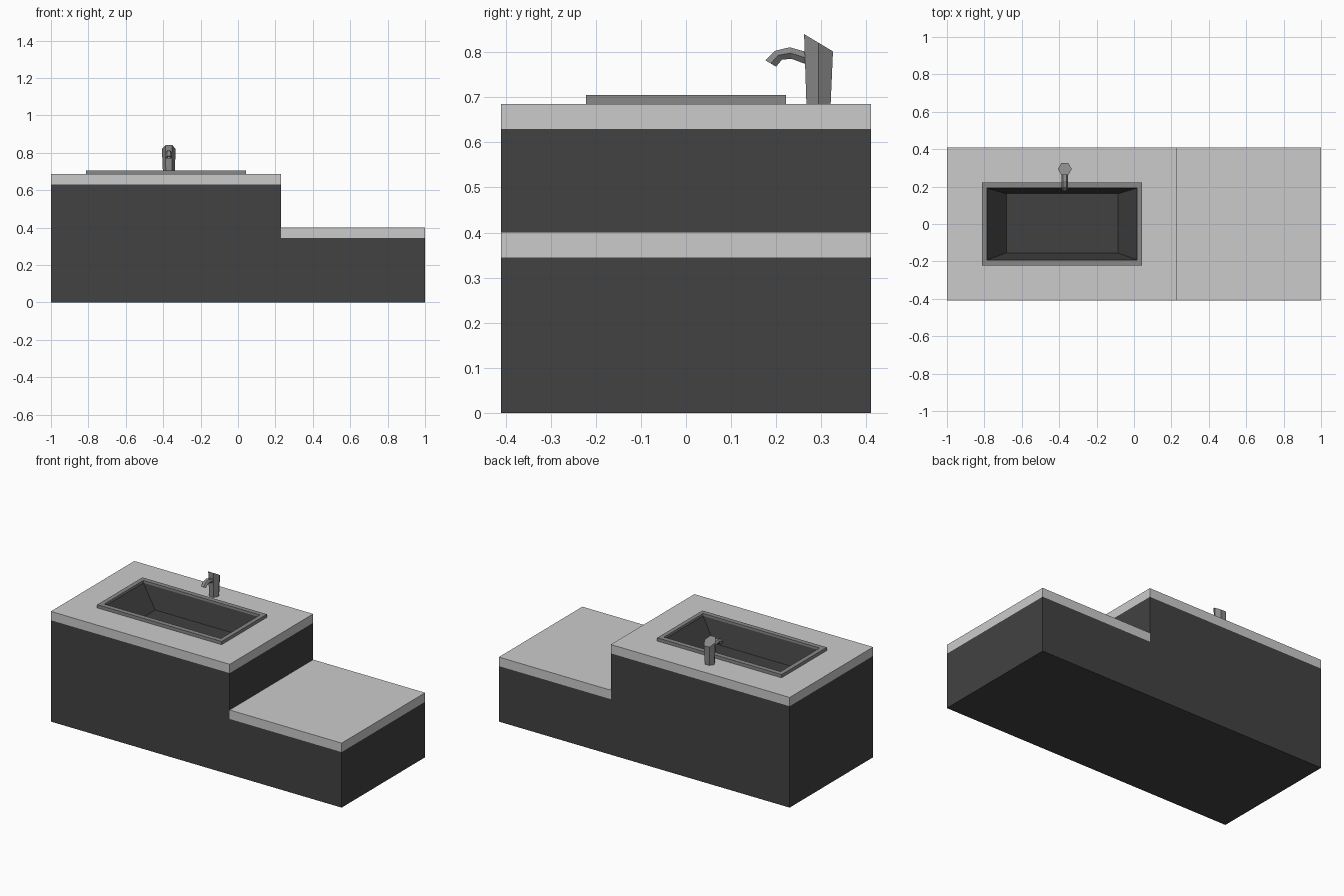
import bpy, bmesh, math

if "Cube" in bpy.data.objects:
    bpy.data.objects.remove(bpy.data.objects["Cube"])


def material(name, v):
    m = bpy.data.materials.new(name)
    m.diffuse_color = (v, v, v, 1)
    m.use_nodes = True
    m.node_tree.nodes["Principled BSDF"].inputs["Base Color"].default_value = m.diffuse_color
    return m


dark = material("dark cabinet", 0.054)
pale = material("pale stone", 0.60)
grey = material("grey metal", 0.25)
basin = material("basin grey", 0.052)


def loft(name, rings, mat, cap_start=True, cap_end=True):
    """Join rings of equal point count with faces."""
    bm = bmesh.new()
    vs = [[bm.verts.new(p) for p in r] for r in rings]
    n = len(rings[0])
    for a, b in zip(vs, vs[1:]):
        for i in range(n):
            j = (i + 1) % n
            bm.faces.new((a[i], a[j], b[j], b[i]))
    if cap_start:
        bm.faces.new(vs[0][::-1])
    if cap_end:
        bm.faces.new(vs[-1])
    if cap_start:
        bmesh.ops.recalc_face_normals(bm, faces=bm.faces)
    me = bpy.data.meshes.new(name)
    bm.to_mesh(me)
    bm.free()
    ob = bpy.data.objects.new(name, me)
    bpy.context.collection.objects.link(ob)
    me.materials.append(mat)
    return ob


def rect(x0, x1, y0, y1, z):
    return [(x0, y0, z), (x1, y0, z), (x1, y1, z), (x0, y1, z)]


def box(name, x0, x1, y0, y1, z0, z1, mat):
    return loft(name, [rect(x0, x1, y0, y1, z0), rect(x0, x1, y0, y1, z1)], mat)


D, STEP = 0.41, 0.23

# stepped cabinet
profile = [(-1, 0), (1, 0), (1, 0.345), (STEP, 0.345), (STEP, 0.63), (-1, 0.63)]
cabinet = loft("cabinet", [[(x, y, z) for x, z in profile] for y in (-D, D)], dark)

# worktops
high_top = box("high_worktop", -1, STEP, -D, D, 0.63, 0.685, pale)
box("low_worktop", STEP, 1, -D, D, 0.345, 0.401, pale)

# opening for the sink
cutter = box("sink_cutter", -0.792, 0.024, -0.2, 0.2, 0.5, 0.8, dark)
cutter.hide_render = True
cutter.hide_viewport = True
for ob in (cabinet, high_top):
    mod = ob.modifiers.new("sink_hole", 'BOOLEAN')
    mod.operation = 'DIFFERENCE'
    mod.solver = 'EXACT'
    mod.object = cutter

# sink: raised rim, then sloping dark basin
inner = (-0.785, 0.017, -0.192, 0.192)
outer = (-0.813, 0.043, -0.222, 0.222)
loft("sink_rim", [rect(*outer, 0.685), rect(*outer, 0.705),
                  rect(*inner, 0.705), rect(*inner, 0.69)], grey, False, False)
loft("sink_basin", [rect(*inner, 0.69),
                    rect(-0.683, -0.085, -0.155, 0.162, 0.56)], basin, False, True)

# tap body: tapered hexagonal column with a slanted top
TX, TY = -0.37, 0.294


def hexagon(r):
    return [(r * math.cos(i * math.pi / 3), r * math.sin(i * math.pi / 3)) for i in range(6)]


bottom = [(TX + a, TY + b, 0.684) for a, b in hexagon(0.031)]
top = [(TX + a, TY + b, 0.821 - 0.6 * b) for a, b in hexagon(0.037)]
loft("tap_body", [bottom, top], grey)

# tap spout: hexagonal tube along upper and lower edges, with recessed outlet
edges = [((0.28, 0.797), (0.28, 0.771)), ((0.262, 0.802), (0.262, 0.775)),
         ((0.23, 0.811), (0.235, 0.785)), ((0.197, 0.803), (0.213, 0.784)),
         ((0.176, 0.782), (0.2, 0.768))]


def section(e, s=1.0, dy=0, dz=0):
    (y0, z0), (y1, z1) = e
    cy, cz = (y0 + y1) / 2 + dy, (z0 + z1) / 2 + dz
    hy, hz = (y0 - y1) / 2 * s, (z0 - z1) / 2 * s
    return [(TX + a * 0.018 * s, cy + hy * b / 0.866, cz + hz * b / 0.866)
            for a, b in hexagon(1)]


rings = [section(e) for e in edges]
rings += [section(edges[-1], 0.7), section(edges[-1], 0.7, 0.006, 0.01)]
loft("tap_spout", rings, grey)
